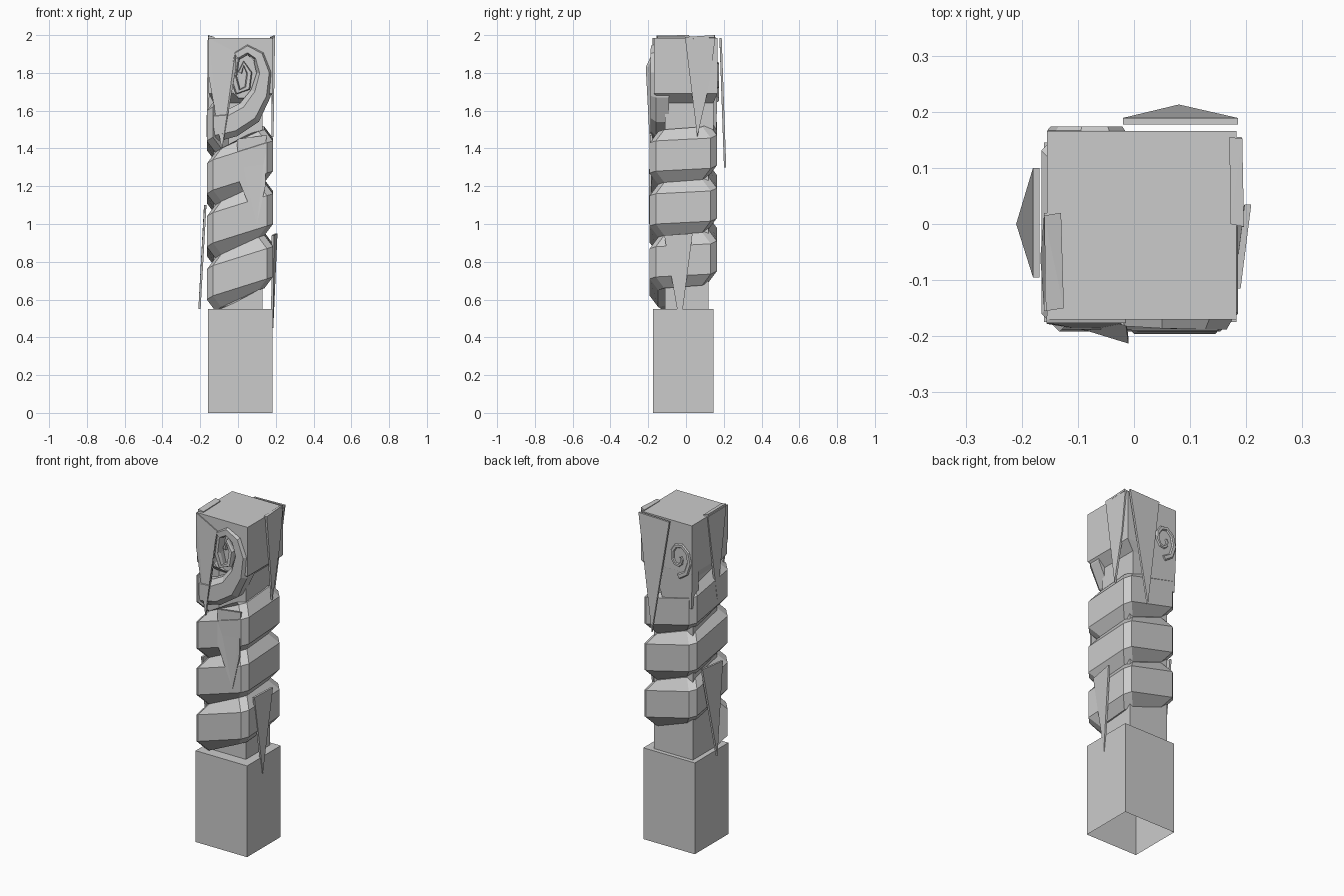
import bpy, bmesh, math
from mathutils import Vector

cube = bpy.data.objects.get("Cube")
if cube:
    bpy.data.objects.remove(cube, do_unlink=True)

stone = bpy.data.materials.new("grey_stone")
stone.use_nodes = True
stone.diffuse_color = (0.6, 0.6, 0.6, 1)
bsdf = stone.node_tree.nodes["Principled BSDF"]
bsdf.inputs["Base Color"].default_value = (0.6, 0.6, 0.6, 1)
bsdf.inputs["Roughness"].default_value = 0.9


def finish(name, bm):
    bmesh.ops.recalc_face_normals(bm, faces=bm.faces[:])
    mesh = bpy.data.meshes.new(name)
    bm.to_mesh(mesh)
    bm.free()
    mesh.materials.append(stone)
    obj = bpy.data.objects.new(name, mesh)
    bpy.context.collection.objects.link(obj)
    return obj


def loft(name, rings, start_cap=True, end_cap=True):
    """Skin a list of closed rings that share a point count."""
    bm = bmesh.new()
    loops = [[bm.verts.new(p) for p in ring] for ring in rings]
    n = len(loops[0])
    for a, b in zip(loops, loops[1:]):
        for i in range(n):
            j = (i + 1) % n
            bm.faces.new((a[i], a[j], b[j], b[i]))
    if start_cap:
        bm.faces.new(loops[0])
    if end_cap:
        bm.faces.new(loops[-1])
    return finish(name, bm)


def rect(x0, x1, y0, y1, z):
    return [(x0, y0, z), (x1, y0, z), (x1, y1, z), (x0, y1, z)]


# Plinth, open underneath
base = (-0.16, 0.183, -0.175, 0.145)
loft("plinth", [rect(*base, 0), rect(*base, 0.55)], start_cap=False)

# Core shaft flaring into the top block
head = (-0.155, 0.183, -0.17, 0.166)
neck = (-0.13, 0.13, -0.11, 0.145)
shaft = loft("shaft_and_top_block", [
    rect(-0.13, 0.13, -0.11, 0.12, 0.55), rect(-0.13, 0.13, -0.11, 0.12, 1.4),
    rect(*neck, 1.5), rect(*neck, 1.64), rect(*head, 1.69), rect(*head, 1.985)])

# Carved pocket behind the front swirl
pocket = []
for y in (-0.25, -0.13):
    pocket.append([(0.03 + 0.085 * math.cos(k * math.tau / 10), y,
                    1.78 + 0.12 * math.sin(k * math.tau / 10)) for k in range(10)])
cutter = loft("pocket_cutter", pocket)
cutter.hide_render = True
mod = shaft.modifiers.new("pocket", "BOOLEAN")
mod.object = cutter
mod.solver = "EXACT"
bpy.context.view_layer.objects.active = shaft
bpy.ops.object.modifier_apply(modifier=mod.name)
bpy.data.objects.remove(cutter, do_unlink=True)

# Coil climbing round the shaft, with bevelled section and chamfered corners
HEIGHTS = (0.70, 0.79, 0.80, 0.815, 0.83, 0.90, 0.91, 0.96)
SECTION = ((0.09, -0.13), (0.045, -0.14), (0, -0.08),
           (0, 0.08), (0.045, 0.14), (0.09, 0.13))


def coil_point(k, inset):
    x0, x1, y0, y1 = -0.165 + inset, 0.185 - inset, -0.192 + inset, 0.163 - inset
    c = 0.032
    return ((x0 + c, y0), (x1 - c, y0), (x1, y0 + c), (x1, y1 - c),
            (x1 - c, y1), (x0 + c, y1), (x0, y1 - c), (x0, y0 + c))[k]


coil = []
for step in range(-1, 25):
    turn, k = divmod(step, 8)
    z = HEIGHTS[k] + 0.28 * turn
    coil.append([(*coil_point(k, inset), z + dz) for inset, dz in SECTION])
loft("coil", coil)


# Ribbons curling on an upright face: path of (x, z, half width, crest depth)
def ribbon(name, path, back):
    rings = []
    for i, (x, z, w, y) in enumerate(path):
        a, b = path[max(i - 1, 0)], path[min(i + 1, len(path) - 1)]
        side = Vector((a[1] - b[1], b[0] - a[0])).normalized()
        bevel = y + (back - y) * 0.3
        ring = []
        for s, depth in ((-1, back), (-1, bevel), (-0.6, y), (0.6, y), (1, bevel), (1, back)):
            ring.append((x + side.x * w * s, depth, z + side.y * w * s))
        rings.append(ring)
    return loft(name, rings)


ribbon("front_swirl", [
    (-0.13, 1.52, 0.085, -0.188), (-0.03, 1.535, 0.075, -0.188),
    (0.06, 1.59, 0.07, -0.188), (0.12, 1.69, 0.055, -0.188),
    (0.14, 1.80, 0.042, -0.188), (0.11, 1.89, 0.035, -0.188),
    (0.05, 1.925, 0.03, -0.186), (-0.01, 1.89, 0.025, -0.182)], -0.09)
ribbon("front_swirl_heart", [
    (-0.01, 1.88, 0.02, -0.18), (-0.025, 1.78, 0.02, -0.175),
    (0.0, 1.70, 0.018, -0.17), (0.05, 1.72, 0.016, -0.165),
    (0.06, 1.80, 0.015, -0.16), (0.03, 1.85, 0.014, -0.155),
    (0.01, 1.80, 0.012, -0.15)], -0.125)

# Rear panel and its small spiral
loft("rear_panel", [rect(-0.15, 0.04, 0.10, 0.16, 1.48),
                    rect(-0.155, 0.10, 0.10, 0.166, 1.70)])
spiral = []
for k in range(13):
    angle = -math.pi / 2 - k * math.tau / 9
    r = 0.082 - 0.0055 * k
    spiral.append((-0.07 + r * math.cos(angle), 1.77 + 1.35 * r * math.sin(angle),
                   0.016 - 0.0007 * k, 0.174))
ribbon("rear_spiral", spiral, 0.15)


# Pointed hanging shards: thin plates fanned from a tip, thickened inward
def shard(name, inward, tip, outline):
    bm = bmesh.new()
    t = bm.verts.new(tip)
    pts = [bm.verts.new(p) for p in outline]
    faces = [bm.faces.new((t, a, b)) for a, b in zip(pts, pts[1:])]
    out = bmesh.ops.extrude_face_region(bm, geom=faces, use_keep_orig=True)
    moved = [v for v in out["geom"] if isinstance(v, bmesh.types.BMVert)]
    bmesh.ops.translate(bm, verts=moved, vec=inward)
    finish(name, bm)


T = 0.012
shard("front_upper_shard", (0, T, 0), (-0.085, -0.19, 1.39),
      [(-0.155, -0.178, 1.78), (-0.156, -0.176, 1.985), (-0.015, -0.176, 1.91),
       (-0.01, -0.213, 1.83)])
shard("front_lower_shard", (0, T, 0), (0.1, -0.196, 1.0),
      [(0.0, -0.196, 1.24), (-0.005, -0.19, 1.45), (0.15, -0.19, 1.47),
       (0.145, -0.196, 1.2)])
shard("left_upper_shard", (-T, 0, 0), (0.188, 0.06, 1.46),
      [(0.196, -0.005, 1.985), (0.192, 0.155, 1.985), (0.19, 0.125, 1.75)])
shard("left_lower_shard", (-T, 0, 0), (0.187, -0.03, 0.45),
      [(0.19, -0.115, 0.94), (0.209, 0.035, 0.95)])
shard("rear_shard", (0, -T, 0), (0.08, 0.213, 1.3),
      [(-0.02, 0.189, 1.98), (0.185, 0.189, 1.985)])
shard("right_upper_shard", (T, 0, 0), (-0.167, -0.06, 1.46),
      [(-0.16, -0.155, 1.985), (-0.16, 0.02, 1.985)])
shard("right_lower_shard", (T, 0, 0), (-0.21, 0.0, 0.55),
      [(-0.18, -0.095, 1.08), (-0.18, 0.1, 1.1)])

# Tilted chips at the top rim
shard("right_rim_chip", (0, 0, -T), (-0.125, -0.15, 1.99),
      [(-0.157, -0.155, 1.998), (-0.16, 0.015, 2.0), (-0.13, 0.02, 1.99)])
shard("left_rim_chip", (0, 0, -T), (0.172, 0.0, 1.988),
      [(0.196, -0.005, 1.99), (0.193, 0.152, 2.0), (0.17, 0.155, 1.99)])
